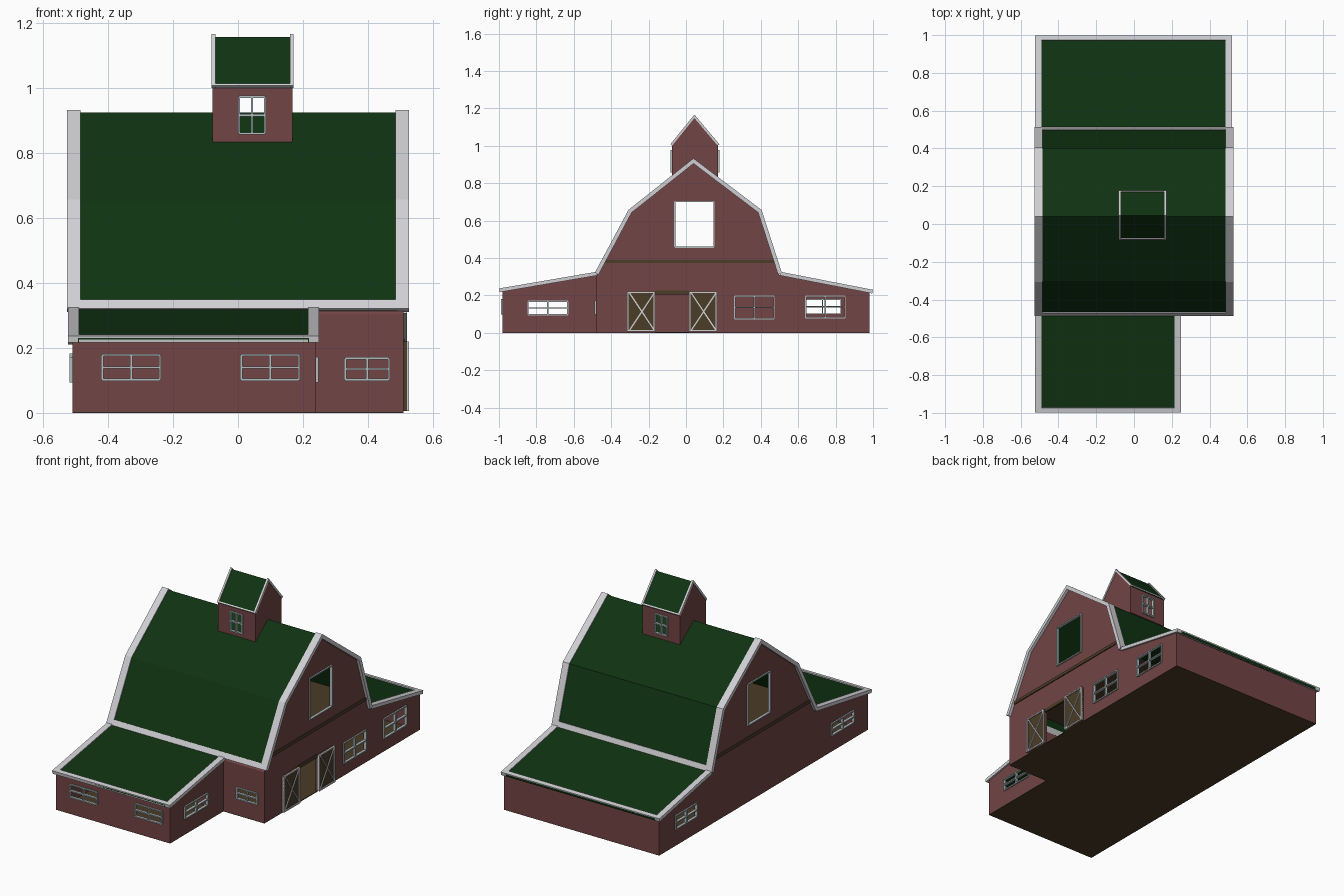
import bpy, bmesh
from mathutils import Vector

cube = bpy.data.objects.get("Cube")
if cube:
    bpy.data.objects.remove(cube, do_unlink=True)


def material(name, rgb):
    m = bpy.data.materials.new(name)
    m.use_nodes = True
    m.diffuse_color = (*rgb, 1)
    m.node_tree.nodes["Principled BSDF"].inputs["Base Color"].default_value = (*rgb, 1)
    return m


RED = material("barn red", (0.17, 0.058, 0.058))
GREEN = material("roof green", (0.005, 0.033, 0.006))
TRIM = material("trim white", (0.63, 0.63, 0.66))
FRAME = material("window frame grey", (0.45, 0.51, 0.52))
WOOD = material("dark wood", (0.07, 0.045, 0.02))


def finish(name, bm, mat):
    bmesh.ops.recalc_face_normals(bm, faces=bm.faces)
    mesh = bpy.data.meshes.new(name)
    bm.to_mesh(mesh)
    bm.free()
    if mat:
        mesh.materials.append(mat)
    obj = bpy.data.objects.new(name, mesh)
    bpy.context.collection.objects.link(obj)
    return obj


def add_prism(bm, outline, x0, x1):
    """Extrude a (y, z) outline from x0 to x1."""
    face = bm.faces.new([bm.verts.new((x0, y, z)) for y, z in outline])
    ext = bmesh.ops.extrude_face_region(bm, geom=[face])["geom"]
    moved = [g for g in ext if isinstance(g, bmesh.types.BMVert)]
    bmesh.ops.translate(bm, verts=moved, vec=(x1 - x0, 0, 0))


def boxes(name, bounds, mat=None):
    bm = bmesh.new()
    for (x0, x1), (y0, y1), (z0, z1) in bounds:
        add_prism(bm, [(y0, z0), (y1, z0), (y1, z1), (y0, z1)], x0, x1)
    return finish(name, bm, mat)


def prism(name, outline, x0, x1, mat):
    bm = bmesh.new()
    add_prism(bm, outline, x0, x1)
    return finish(name, bm, mat)


def strip_outline(line, thick):
    """Thicken a (y, z) line downward with mitred corners."""
    pts = [Vector(p) for p in line]
    normals = []
    for a, b in zip(pts, pts[1:]):
        d = (b - a).normalized()
        normals.append(Vector((d.y, -d.x)))
    inner = []
    for i, p in enumerate(pts):
        n0, n1 = normals[max(i - 1, 0)], normals[min(i, len(normals) - 1)]
        inner.append(p + (n0 + n1) * (thick / (1 + n0.dot(n1))))
    return pts + inner[::-1]


def toward(a, b, dist):
    a, b = Vector(a), Vector(b)
    return tuple(a + (b - a).normalized() * dist)


def roof(name, line, x0, x1, edge, eaves, thick=0.022):
    """Green sheet, with raised trim along both ends and the listed eaves."""
    proud = strip_outline(line, -0.006)[len(line):][::-1]
    prism(name, strip_outline(line, thick * 0.7), x0 + edge * 0.9, x1 - edge * 0.9, GREEN)
    bm = bmesh.new()
    add_prism(bm, strip_outline(proud, thick), x0, x0 + edge)
    add_prism(bm, strip_outline(proud, thick), x1 - edge, x1)
    for end in eaves:
        if end == "start":
            part = [proud[0], toward(proud[0], proud[1], edge * 0.75)]
        else:
            part = [toward(proud[-1], proud[-2], edge * 0.75), proud[-1]]
        add_prism(bm, strip_outline(part, thick), x0 + edge, x1 - edge)
    finish(name + "_trim", bm, TRIM)


def carve(obj, bounds):
    """Cut boxes out of a solid and keep the result."""
    for b in bounds:
        cutter = boxes("cutter", [b])
        cutter.hide_render = True
        mod = obj.modifiers.new("cut", "BOOLEAN")
        mod.object, mod.operation, mod.solver = cutter, "DIFFERENCE", "EXACT"
        deps = bpy.context.evaluated_depsgraph_get()
        deps.update()
        mesh = bpy.data.meshes.new_from_object(obj.evaluated_get(deps))
        obj.modifiers.clear()
        obj.data = mesh
        bpy.data.objects.remove(cutter, do_unlink=True)


def window(name, axis, plane, u, z, panes=2, bar=0.007):
    """Frame with bars in a wall; returns the opening to cut."""
    bars = []
    for i in range(panes + 1):
        cu = u[0] + (u[1] - u[0]) * i / panes
        cz = z[0] + (z[1] - z[0]) * i / panes
        bars.append(((cu - bar / 2, cu + bar / 2), z))
        bars.append((u, (cz - bar / 2, cz + bar / 2)))

    def place(uu, zz, depth):
        across = (plane - depth, plane + depth)
        return (across, uu, zz) if axis == "x" else (uu, across, zz)

    boxes(name, [place(a, b, 0.008) for a, b in bars], FRAME)
    return place(u, z, 0.04)


# Main barn with the back lean-to sharing its gable walls
W = 0.51
main_walls = prism("main_walls", [(-0.48, 0.002), (-0.48, 0.305), (-0.297, 0.642), (0.04, 0.912),
                                  (0.392, 0.642), (0.5, 0.308), (0.98, 0.213), (0.98, 0.002)], -W, W, RED)
openings = [((-0.498, 0.498), (-0.468, 0.968), (-0.1, 2)),
            ((0.45, 0.6), (-0.165, 0.015), (-0.1, 0.21))]
for side, sx in (("left", W), ("right", -W)):
    openings.append(window(side + "_loft_frame", "x", sx, (-0.06, 0.15), (0.458, 0.702), 1))
openings += [
    window("left_gable_window", "x", W, (0.26, 0.47), (0.075, 0.195)),
    window("left_back_wing_window", "x", W, (0.64, 0.85), (0.08, 0.195)),
    window("right_back_wing_window", "x", -W, (0.63, 0.83), (0.1, 0.18)),
    window("front_main_window", "y", -0.48, (0.33, 0.465), (0.102, 0.168)),
]
carve(main_walls, openings)

# Front lean-to
wing_walls = prism("front_wing_walls", [(-0.98, 0.002), (-0.98, 0.222), (-0.479, 0.31), (-0.479, 0.002)],
                   -W, 0.24, RED)
carve(wing_walls, [
    ((-0.498, 0.228), (-0.968, -0.4), (-0.1, 2)),
    window("front_wing_window_right", "y", -0.98, (-0.418, -0.24), (0.102, 0.178)),
    window("front_wing_window_left", "y", -0.98, (0.01, 0.188), (0.102, 0.178)),
    window("wing_side_window_left", "x", 0.24, (-0.845, -0.632), (0.097, 0.168)),
    window("wing_side_window_right", "x", -W, (-0.845, -0.632), (0.097, 0.168)),
])

# Floors; the loft floor shows as a band on the gables
boxes("ground_floor", [((-W, W), (-0.48, 0.98), (0, 0.004)),
                       ((-W, 0.24), (-0.98, -0.48), (0, 0.004))], WOOD)
boxes("loft_floor", [((-0.516, 0.516), (-0.44, 0.475), (0.372, 0.39))], WOOD)

# Roofs
roof("main_roof", [(-0.482, 0.318), (-0.303, 0.653), (0.04, 0.925), (0.399, 0.653), (0.507, 0.318)],
     -0.527, 0.527, 0.042, ("start", "end"))
roof("front_wing_roof", [(-0.998, 0.231), (-0.478, 0.32)], -0.524, 0.25, 0.035, ("start",), 0.02)
roof("back_wing_roof", [(0.505, 0.32), (0.998, 0.224)], -0.524, 0.52, 0.035, ("end",), 0.02)

# Cupola
cupola = prism("cupola_walls", [(-0.075, 0.83), (-0.075, 1.0), (0.045, 1.15), (0.17, 1.0), (0.17, 0.83)],
               -0.078, 0.168, RED)
carve(cupola, [((-0.068, 0.158), (-0.065, 0.16), (0.7, 2))] + [
    window(side + "_cupola_window", "y", y, (0.003, 0.083), (0.86, 0.973))
    for side, y in (("front", -0.075), ("back", 0.17))])
roof("cupola_roof", [(-0.079, 1.004), (0.045, 1.157), (0.174, 1.004)],
     -0.081, 0.171, 0.011, ("start", "end"), 0.012)

# Sliding doors with edge trim and crossed braces
for side, y0 in (("front", -0.315), ("back", 0.015)):
    y1, top, t = y0 + 0.15, 0.22, 0.008
    boxes(side + "_door", [((W, 0.52), (y0, y1), (0.006, top))], WOOD)
    bm = bmesh.new()
    for a, b, c, d in ((y0, y0 + t, 0.006, top), (y1 - t, y1, 0.006, top),
                       (y0, y1, 0.006, 0.006 + t), (y0, y1, top - t, top)):
        add_prism(bm, [(a, c), (b, c), (b, d), (a, d)], 0.514, 0.526)
    for a, b in ((y0 + t, y1 - t), (y1 - t, y0 + t)):
        add_prism(bm, strip_outline([(a, 0.012), (b, top - 0.006)], 0.007), 0.514, 0.525)
    finish(side + "_door_trim", bm, TRIM)
boxes("door_rail", [((0.505, 0.514), (-0.165, 0.015), (0.205, 0.226))], WOOD)
